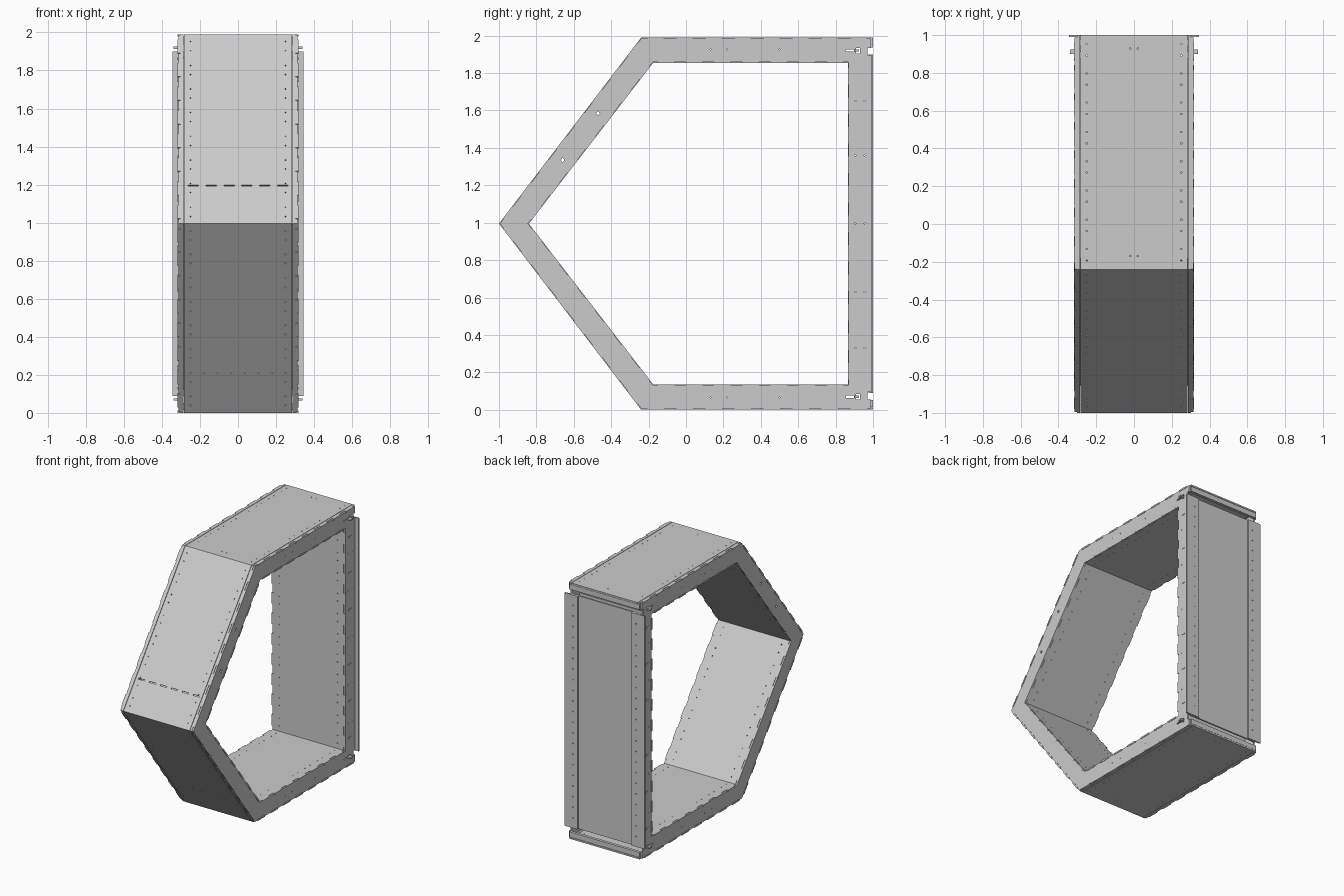
import bpy
from math import hypot
from mathutils import Matrix, Vector

if "Cube" in bpy.data.objects:
    bpy.data.objects.remove(bpy.data.objects["Cube"])

X = Vector((1, 0, 0))
W, TAB, T = 0.302, 0.317, 0.012      # skin half width, tab reach, sheet thickness


def rect(cx, cy, w, h):
    return [(cx - w / 2, cy - h / 2), (cx + w / 2, cy - h / 2),
            (cx + w / 2, cy + h / 2), (cx - w / 2, cy + h / 2)]


def plate(name, loops, thick, ax, ay, origin):
    """Flat sheet from outline and hole loops, extruded along ax x ay."""
    cu = bpy.data.curves.new(name, 'CURVE')
    cu.dimensions, cu.fill_mode, cu.extrude = '2D', 'BOTH', thick / 2
    for pts in loops:
        sp = cu.splines.new('POLY')
        sp.points.add(len(pts) - 1)
        for p, (u, v) in zip(sp.points, pts):
            p.co = (u, v, 0, 1)
        sp.use_cyclic_u = True
    tmp = bpy.data.objects.new(name + "_tmp", cu)
    bpy.context.collection.objects.link(tmp)
    deps = bpy.context.evaluated_depsgraph_get()
    me = bpy.data.meshes.new_from_object(tmp.evaluated_get(deps))
    bpy.data.objects.remove(tmp)
    az = ax.cross(ay)
    m = Matrix((ax, ay, az)).transposed().to_4x4()
    m.translation = Vector(origin) + az * thick / 2
    me.transform(m)
    for f in me.polygons:
        f.use_smooth = False
    ob = bpy.data.objects.new(name, me)
    bpy.context.collection.objects.link(ob)
    return ob


def box(name, x0, x1, y0, y1, z0, z1):
    return plate(name, [[(x0, y0), (x1, y0), (x1, y1), (x0, y1)]], z1 - z0,
                 X, Vector((0, 1, 0)), (0, 0, z0))


def tab_edge(length):
    """Right-hand tabbed edge of a skin, bottom to top, plus tab centres."""
    n = round(length / 0.156)
    pitch = length / n
    pts, mids = [(W, 0)], []
    for i in range(n):
        c = (i + 0.5) * pitch
        mids.append(c)
        pts += [(W, c - .044), (TAB, c - .044), (TAB, c + .044), (W, c + .044)]
    return pts + [(W, length)], mids


def mirror(pts):
    return [(-x, y) for x, y in reversed(pts)]


def skin(name, p, q, outer, extra=()):
    d = Vector((0, q[0] - p[0], q[1] - p[1]))
    length = d.length
    d.normalize()
    start = Vector((0, *p))
    if not outer:                     # inner skins lap past their corners
        start -= d * 0.007
        length += 0.014
        start -= X.cross(d) * T
    edge, mids = tab_edge(length)
    if outer:                         # centre sheet with a grooved rail each side
        rail = [(.287, 0)] + edge + [(.287, length)]
        loops = [rect(0, length / 2, .568, length), rail, mirror(rail)]
    else:
        loops = [edge + mirror(edge)]
    for m in mids:                    # fixing holes
        for s in (-1, 1):
            loops += [rect(s * .25, m + k, .006, .006) for k in (-.03, .03)]
    plate(name, loops + list(extra), T, X, d, start)


# Pentagon profiles in (y, z)
outer = [(-.24, 0), (1, 0), (1, 1.99), (-.24, 1.99), (-1, .995)]
inner = [(-.175, .135), (.865, .135), (.865, 1.855), (-.175, 1.855), (-.84, .995)]
names = ["floor", "back", "roof", "upper_front", "lower_front"]

# Outer and inner skins
front_len = hypot(.76, .995)
slots = [rect(-.235 + i * .094, front_len - .252, .055, .008) for i in range(6)]
dots = [rect(-.18 + i * .072, .99, .006, .006) for i in range(6)]
pairs = [rect(x, y, .006, .006) for x in (-.02, .02) for y in (.07, 1.17)]
extras = {0: pairs, 2: pairs, 3: slots, 4: dots}
for i, nm in enumerate(names):
    j = (i + 1) % 5
    if i != 1:
        skin(nm + "_outer_skin", outer[i], outer[j], True, extras[i])
    skin(nm + "_inner_skin", inner[i], inner[j], False)

# Side frames: pentagon rings with rear notches, key slots and bolt holes
ring = [(-.238, .004), (.988, .004), (.988, .055), (.97, .055), (.97, .095), (.988, .095),
        (.988, 1.895), (.97, 1.895), (.97, 1.935), (.988, 1.935), (.988, 1.986),
        (-.238, 1.986), (-.995, .995)]
hole = [(-.177, .131), (.869, .131), (.869, 1.859), (-.177, 1.859), (-.845, .995)]
side = [ring, hole]
for z in (.07, 1.92):
    side += [rect(.877, z, .045, .012), rect(.92, z, .02, .03)]
for y, z in ((-.47, 1.585), (-.66, 1.335)):
    side.append([(y - .01, z), (y, z - .012), (y + .01, z), (y, z + .012)])
for z in (.33, .63, .995, 1.36, 1.65):
    side += [rect(y, z, .006, .006) for y in (.905, .955)]
for y in (.13, .22, .5):
    side += [rect(y, z, .006, .006) for z in (.065, 1.925)]
for s, nm in ((-1, "left"), (1, "right")):
    plate(nm + "_side_frame", side, T, Vector((0, 1, 0)), Vector((0, 0, 1)),
          (W if s > 0 else -W - T, 0, 0))

# Rear cover, its two overlapping side strips and the end rails
up = Vector((0, 0, 1))
plate("back_cover", [rect(0, .995, 2 * W, 1.81)], T, X, up, (0, .988, 0))
for s, nm in ((-1, "left"), (1, "right")):
    loops = [rect(s * .2875, .995, .115, 1.81)]
    loops += [rect(s * .27, .17 + i * .0825, .006, .006) for i in range(21)]
    plate(nm + "_back_strip", loops, .011, X, up, (0, 1, 0))
for z, nm in ((0.014, "lower"), (1.937, "upper")):
    box(nm + "_end_rail", -W, W, .977, .999, z, z + .039)

# Cross ties poking through the rear uprights
for i, z in enumerate((.215, .5, .785, 1.21, 1.495, 1.775)):
    box(f"cross_tie_{i}", -.317, .317, .91, .945, z - .006, z + .006)

# Locking keys at the rear corners
for s, nm in ((-1, "left"), (1, "right")):
    a, b = sorted((s * .29, s * .34))
    for z, lv in ((.07, "lower"), (1.92, "upper")):
        box(f"{nm}_{lv}_key", a, b, .9, .925, z - .006, z + .006)
